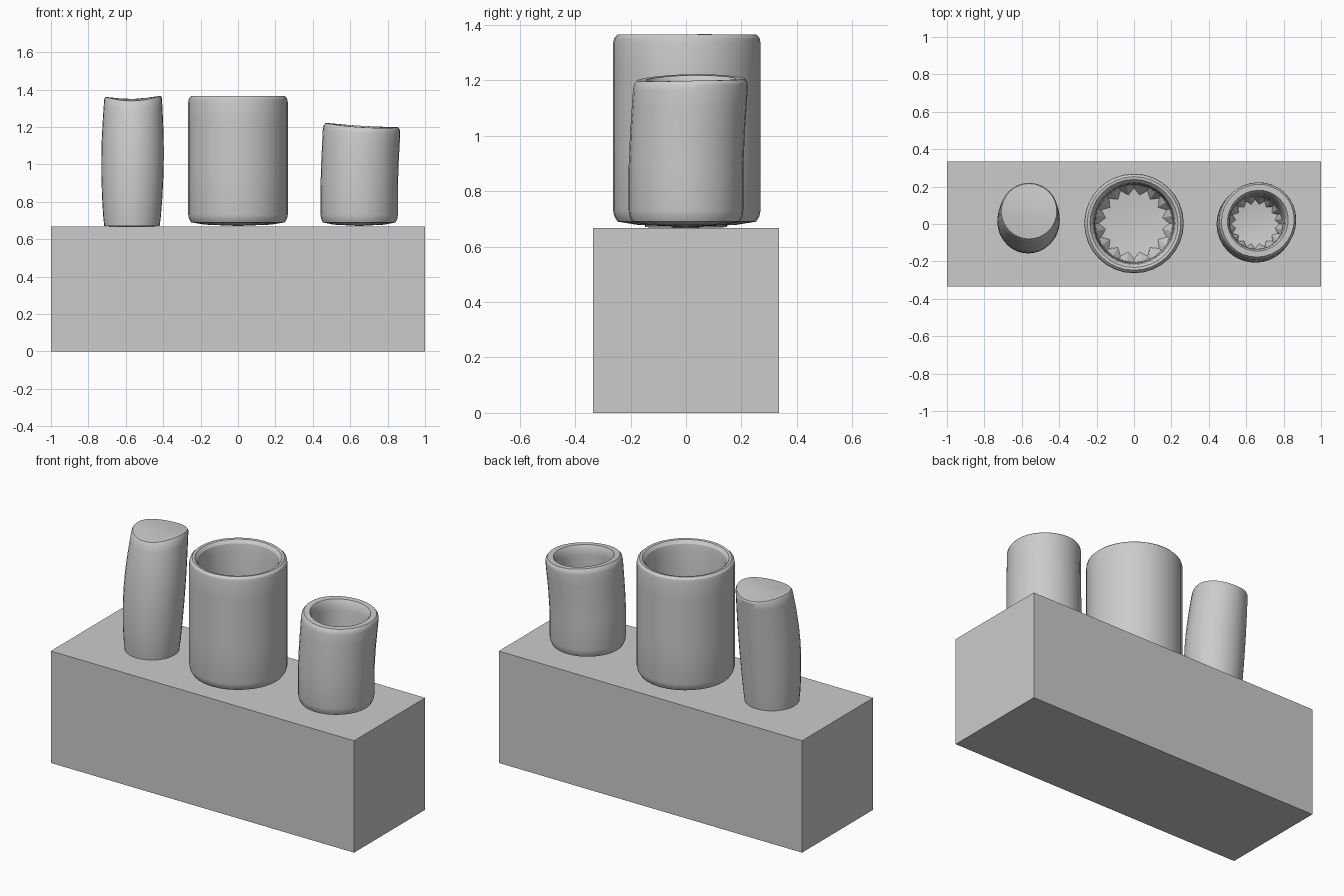
import bpy, bmesh
from math import cos, sin, pi

if "Cube" in bpy.data.objects:
    bpy.data.objects.remove(bpy.data.objects["Cube"])

SIDES = 32


def finish(name, bm, smooth=True):
    bmesh.ops.recalc_face_normals(bm, faces=bm.faces)
    me = bpy.data.meshes.new(name)
    bm.to_mesh(me)
    bm.free()
    ob = bpy.data.objects.new(name, me)
    bpy.context.collection.objects.link(ob)
    if smooth:
        bpy.ops.object.select_all(action='DESELECT')
        ob.select_set(True)
        bpy.context.view_layer.objects.active = ob
        bpy.ops.object.shade_smooth_by_angle(angle=0.5)
    return ob


def turned(name, profile, warp):
    """Spin (radius, z, zigzag) rows; zigzag pulls in every other vertex."""
    bm = bmesh.new()
    rows = []
    for r, z, zig in profile:
        if r == 0:
            rows.append([bm.verts.new(warp(0, 0, z))])
            continue
        row = []
        for i in range(SIDES):
            a = 2 * pi * i / SIDES
            q = r * (1 - zig * (i % 2))
            row.append(bm.verts.new(warp(q * cos(a), q * sin(a), z)))
        rows.append(row)
    for a, b in zip(rows, rows[1:]):
        for i in range(SIDES):
            j = (i + 1) % SIDES
            if len(a) == 1:
                bm.faces.new((a[0], b[i], b[j]))
            elif len(b) == 1:
                bm.faces.new((a[i], a[j], b[0]))
            else:
                bm.faces.new((a[i], a[j], b[j], b[i]))
    return finish(name, bm)


def cup_profile(r, top, wall):
    """Rounded cup with a thick wall and a faceted, dished floor."""
    inner = r - wall
    span = top - 0.71
    return [(0, 0.671, 0), (r * .66, 0.678, .16), (r * .94, 0.69, 0),
            (r * .985, 0.71, 0), (r, 0.73, 0),
            (r, 0.71 + span * .35, 0), (r, 0.71 + span * .6, 0),
            (r, 0.71 + span * .8, 0), (r, top - .03, 0),
            (r * .985, top - .012, 0), (r * .94, top, 0),
            (inner * 1.07, top - .002, 0), (inner, top - .02, 0),
            (inner * .97, top - .06, 0), (inner * .95, 0.71 + span * .6, 0),
            (inner * .93, 0.80, 0), (inner * .86, 0.755, .18),
            (0, 0.735, 0)]


# block base
bm = bmesh.new()
bmesh.ops.create_cube(bm, size=1)
for v in bm.verts:
    v.co = (v.co.x * 2, v.co.y * .67, (v.co.z + .5) * .667)
finish("base_block", bm, smooth=False)

# large middle cup
turned("middle_cup", cup_profile(.266, 1.365, .046),
       lambda x, y, z: (x, y + .003, z))


# small right cup, upper half leaning with a tilted rim
def lean_right(x, y, z):
    t = max(0, (z - .93) / .28)
    return (.648 + x + .014 * t, y + .018 * t + .03 * x * t,
            z + t * (-.06 * x - .2 * y * y + .02 * y))


turned("right_cup", cup_profile(.207, 1.21, .055), lean_right)


# solid left peg, bulging, leaning back, with a wavy top
def lean_left(x, y, z):
    t = (z - .667) / .685
    w = max(0, t - .8) / .2
    return (-.567 + x + .006 * t, y + .068 * t * t,
            z + w * .55 * (x * x - y * y) + w * .02 * x)


turned("left_peg", [(0, .667, 0), (.148, .67, 0), (.154, .72, 0),
                    (.161, .82, 0), (.166, .94, 0), (.167, 1.03, 0),
                    (.166, 1.12, 0), (.162, 1.22, 0), (.157, 1.3, 0),
                    (.154, 1.342, 0), (.148, 1.352, 0), (.075, 1.352, 0),
                    (0, 1.35, 0)], lean_left)
